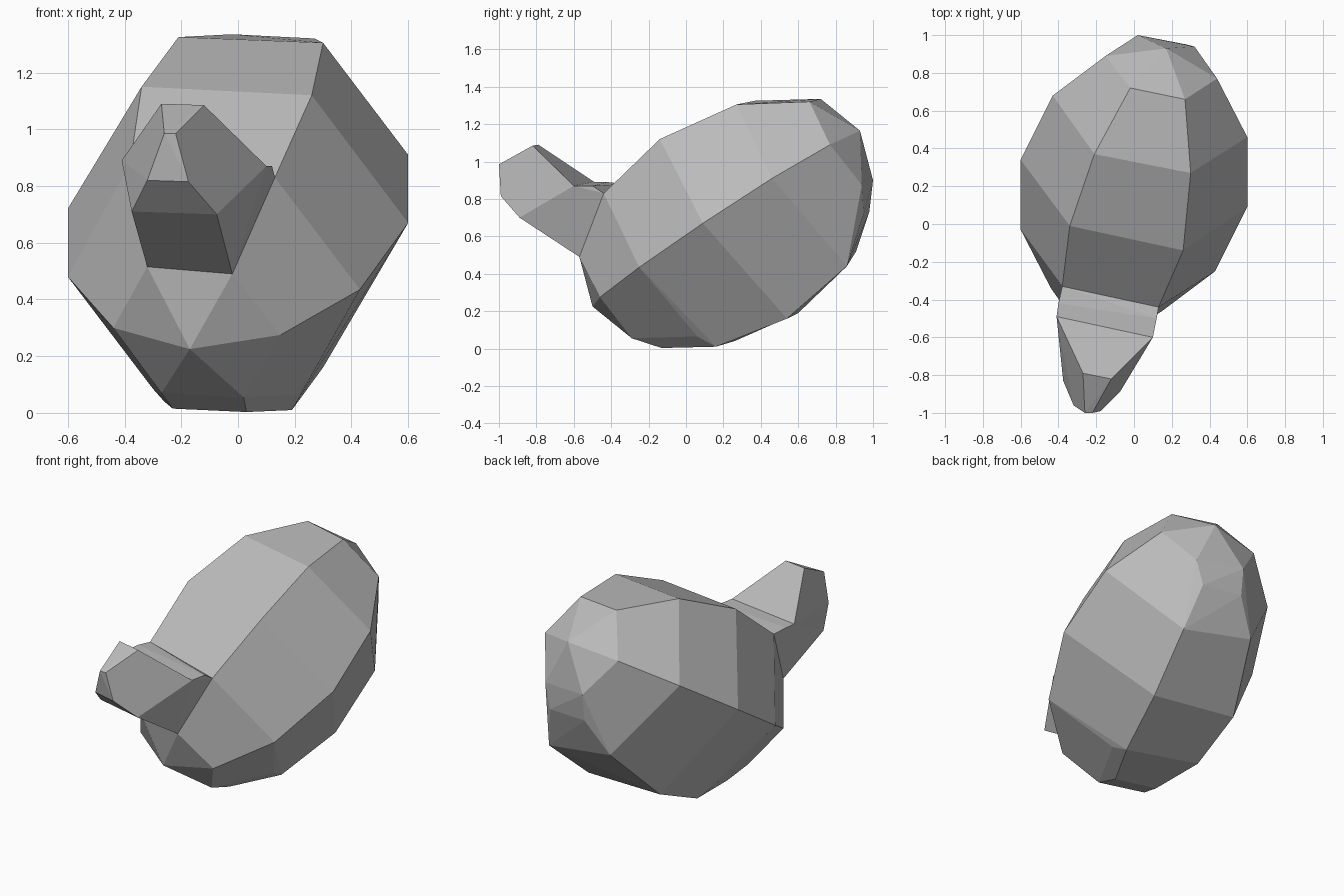
import bpy, bmesh, math
from mathutils import Vector

if "Cube" in bpy.data.objects:
    bpy.data.objects.remove(bpy.data.objects["Cube"])

grey = bpy.data.materials.new("stone_grey")
grey.use_nodes = True
colour = (0.5, 0.5, 0.5, 1)
grey.diffuse_color = colour
grey.node_tree.nodes["Principled BSDF"].inputs["Base Color"].default_value = colour


def faceted(name, points):
    """Flat-faced solid wrapped round a set of corners."""
    bm = bmesh.new()
    for p in points:
        bm.verts.new(p)
    hull = bmesh.ops.convex_hull(bm, input=bm.verts)
    loose = {v for v in hull["geom_interior"] + hull["geom_unused"]
             if isinstance(v, bmesh.types.BMVert)}
    bmesh.ops.delete(bm, geom=list(loose), context="VERTS")
    bmesh.ops.dissolve_limit(bm, angle_limit=math.radians(4),
                             verts=bm.verts, edges=bm.edges)
    bmesh.ops.recalc_face_normals(bm, faces=bm.faces)
    mesh = bpy.data.meshes.new(name)
    bm.to_mesh(mesh)
    bm.free()
    mesh.materials.append(grey)
    obj = bpy.data.objects.new(name, mesh)
    bpy.context.collection.objects.link(obj)
    return obj


# Ridges of the body, each running from the front end to the back end
centre = Vector((0, 0.215, 0.695))
side_ridge = [(0.15, -0.46, 0.275), (0.43, -0.25, 0.435), (0.6, 0.09, 0.67),
              (0.6, 0.46, 0.91), (0.44, 0.77, 1.09)]
top_left = [(-0.02, -0.57, 0.49), (0.13, -0.44, 0.83), (0.26, -0.14, 1.12),
            (0.3, 0.27, 1.305), (0.27, 0.66, 1.32)]
top_right = [(-0.32, -0.51, 0.515), (-0.38, -0.33, 0.88), (-0.34, -0.01, 1.15),
             (-0.21, 0.37, 1.325), (-0.02, 0.72, 1.335)]
pole = [(-0.17, -0.5, 0.225)]

# The other half is the same ridges reflected through the centre
half = [Vector(p) for p in side_ridge + top_left + top_right + pole]
opposite = [2 * centre - p for p in half]

# Raised belly along the underside
belly = [(0.03, -0.13, 0.003), (-0.23, -0.08, 0.015),
         (0.19, 0.16, 0.01), (-0.26, 0.26, 0.04),
         (0.3, 0.54, 0.16), (-0.24, 0.6, 0.19),
         (0.35, 0.86, 0.44), (-0.11, 0.91, 0.52),
         (0.28, 0.95, 0.72), (0.02, 0.98, 0.73)]
faceted("body", half + opposite + belly)

# Collar and snout growing from the front facet
root = top_left[:2] + top_right[:2]
shoulder = [(-0.41, -0.49, 0.89), (0.1, -0.6, 0.87)]
crest = [(-0.4, -0.42, 0.89), (0.12, -0.5, 0.87)]
faceted("collar", root + shoulder + crest)

tip = [(-0.27, -0.79, 1.09), (-0.12, -0.82, 1.085),
       (-0.26, -1, 0.985), (-0.22, -1, 0.985),
       (-0.32, -0.96, 0.82), (-0.175, -0.99, 0.815),
       (-0.375, -0.83, 0.71), (-0.075, -0.89, 0.7)]
faceted("snout", [top_left[0], top_right[0]] + shoulder + tip)
